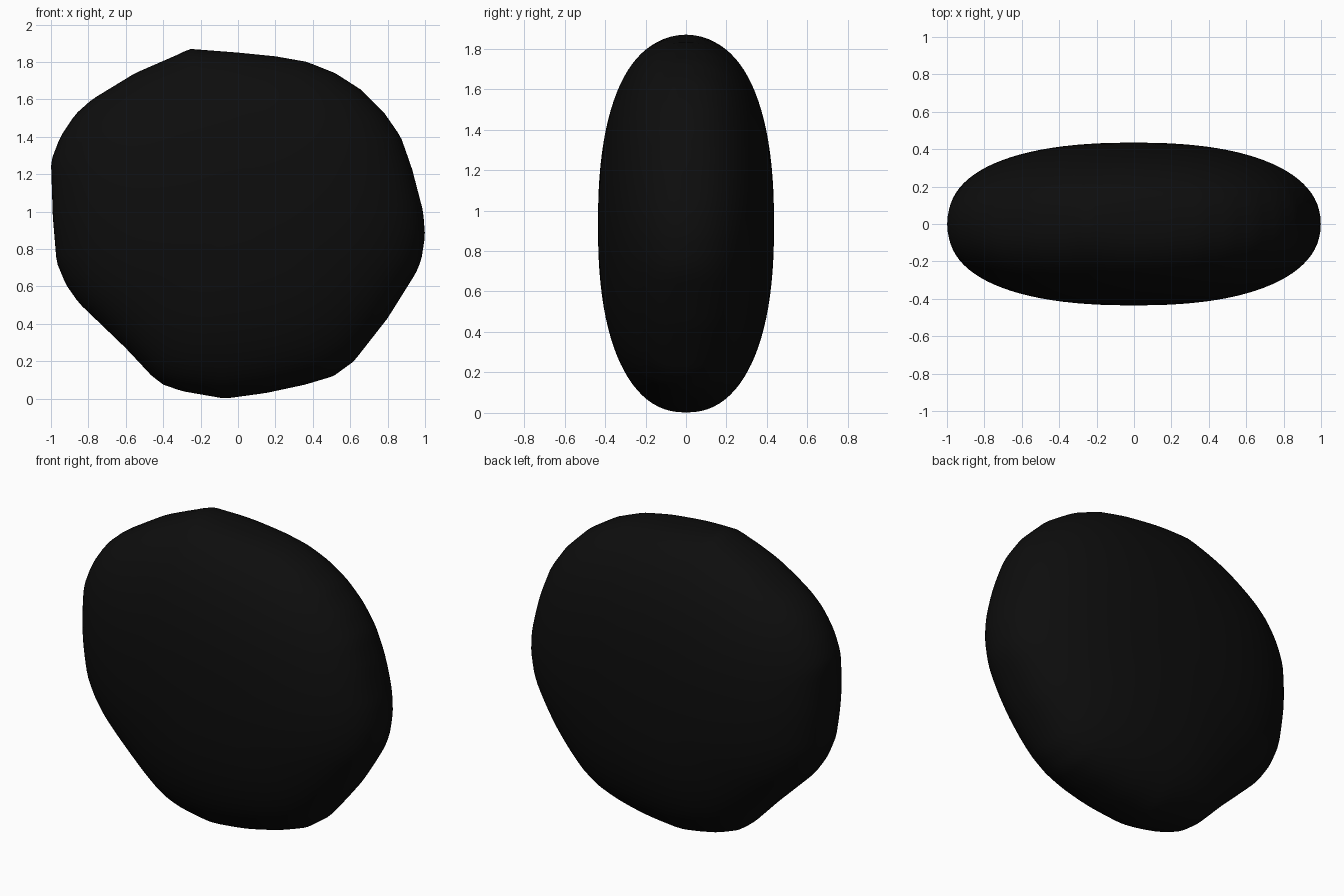
import bpy, bmesh, math

if "Cube" in bpy.data.objects:
    bpy.data.objects.remove(bpy.data.objects["Cube"])

# Outline of the pebble seen from the front (x, z)
OUT = [(1, .87), (.99, 1), (.93, 1.23), (.87, 1.40), (.78, 1.53), (.66, 1.65), (.52, 1.74),
       (.37, 1.80), (.2, 1.83), (0, 1.85), (-.26, 1.87), (-.32, 1.84), (-.55, 1.74),
       (-.78, 1.60), (-.87, 1.52), (-.95, 1.40), (-1, 1.27), (-.99, .97), (-.97, .73),
       (-.92, .61), (-.85, .51), (-.6, .27), (-.46, .12), (-.4, .075), (-.3, .04),
       (-.07, 0), (.15, .03), (.36, .075), (.51, .12), (.62, .2), (.8, .43), (.95, .67), (.98, .74)]
CZ, DEPTH, POWER = .93, .435, 2.35
SEGS, RINGS = 144, 48


def radius(a):
    """Distance from the centre to the outline at angle a."""
    dx, dz = math.cos(a), math.sin(a)
    for (x1, z1), (x2, z2) in zip(OUT, OUT[1:] + OUT[:1]):
        z1, z2 = z1 - CZ, z2 - CZ
        ex, ez = x2 - x1, z2 - z1
        den = dx * ez - dz * ex
        if abs(den) < 1e-9:
            continue
        t = (x1 * ez - z1 * ex) / den
        u = (x1 * dz - z1 * dx) / den
        if t > 0 and -1e-6 <= u <= 1 + 1e-6:
            return t
    return .95


raw = [radius(2 * math.pi * i / SEGS) for i in range(SEGS)]
W = 7
soft = [sum(raw[(i + k) % SEGS] for k in range(-W, W + 1)) / (2 * W + 1) for i in range(SEGS)]

# Pebble: rings along y, sharp outline at the rim fading to a softer one on the faces
bm = bmesh.new()
rings = []
for j in range(1, RINGS):
    lat = -math.pi / 2 + math.pi * j / RINGS
    s = math.sin(lat)
    r = math.cos(lat) ** (2 / POWER)
    y = math.copysign(abs(s) ** (2 / POWER), s) * DEPTH
    t = min(1, abs(s) * 1.4)
    ring = []
    for i in range(SEGS):
        a = 2 * math.pi * i / SEGS
        d = r * (raw[i] * (1 - t) + soft[i] * t)
        ring.append(bm.verts.new((d * math.cos(a), y, CZ + d * math.sin(a))))
    rings.append(ring)
for a, b in zip(rings, rings[1:]):
    for i in range(SEGS):
        k = (i + 1) % SEGS
        bm.faces.new((a[i], a[k], b[k], b[i]))
for ring, y in ((rings[0], -DEPTH), (rings[-1], DEPTH)):
    pole = bm.verts.new((0, y, CZ))
    for i in range(SEGS):
        bm.faces.new((ring[i], ring[(i + 1) % SEGS], pole))
bmesh.ops.recalc_face_normals(bm, faces=bm.faces[:])
for f in bm.faces:
    f.smooth = True
me = bpy.data.meshes.new("pebble")
bm.to_mesh(me)
bm.free()

mat = bpy.data.materials.new("near black")
mat.diffuse_color = (.004, .004, .004, 1)
mat.use_nodes = True
mat.node_tree.nodes["Principled BSDF"].inputs["Base Color"].default_value = mat.diffuse_color
me.materials.append(mat)
bpy.context.collection.objects.link(bpy.data.objects.new("pebble", me))
